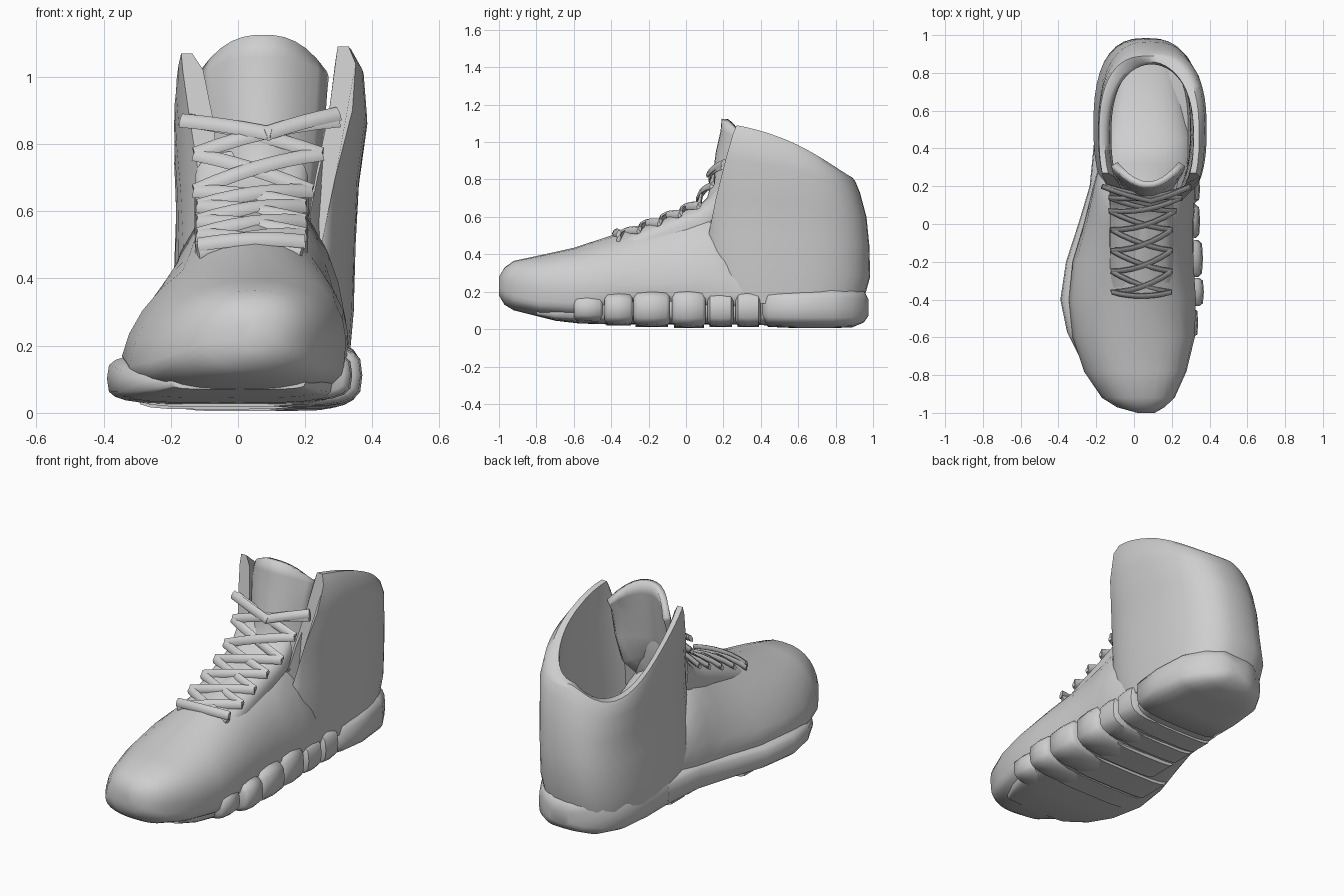
import bpy, bmesh, math
from mathutils import Vector

cube = bpy.data.objects.get("Cube")
if cube:
    bpy.data.objects.remove(cube)

grey = bpy.data.materials.new("plain grey")
grey.use_nodes = True
grey.diffuse_color = (0.62, 0.62, 0.62, 1)
grey.node_tree.nodes["Principled BSDF"].inputs["Base Color"].default_value = (0.62, 0.62, 0.62, 1)


def spow(v, p):
    return math.copysign(abs(v) ** p, v)


def skin(name, rows, closed=True, thickness=0, angle=50):
    """Join rows of points with faces; closed rows get end caps."""
    bm = bmesh.new()
    vr = [[bm.verts.new(p) for p in row] for row in rows]
    n = len(rows[0])
    for a, b in zip(vr, vr[1:]):
        for i in range(n if closed else n - 1):
            j = (i + 1) % n
            bm.faces.new((a[i], a[j], b[j], b[i]))
    if closed:
        bm.faces.new(vr[0])
        bm.faces.new(vr[-1])
    bmesh.ops.recalc_face_normals(bm, faces=bm.faces)
    me = bpy.data.meshes.new(name)
    bm.to_mesh(me)
    bm.free()
    ob = bpy.data.objects.new(name, me)
    bpy.context.collection.objects.link(ob)
    me.materials.append(grey)
    if thickness:
        mod = ob.modifiers.new("thickness", 'SOLIDIFY')
        mod.thickness = thickness
        mod.offset = 1
    bpy.ops.object.select_all(action='DESELECT')
    ob.select_set(True)
    bpy.context.view_layer.objects.active = ob
    bpy.ops.object.shade_smooth_by_angle(angle=math.radians(angle))


def section(y, xl, xr, zb, zm, zt, n, lean=None, count=28):
    """Rounded cross-section at y; n sets how boxy it is, lean the x of the crown."""
    xc, w = (xl + xr) / 2, (xr - xl) / 2
    pts = []
    for i in range(count):
        a = 2 * math.pi * i / count
        c, s = spow(math.cos(a), 2 / n), spow(math.sin(a), 2 / n)
        shift = (lean - xc) * s if lean is not None and s > 0 else 0
        pts.append((xc + w * c + shift, y, zm + s * ((zt - zm) if s > 0 else (zm - zb))))
    return pts


# Foot of the upper: toe box, instep and the insole inside the collar
# (y, left x, right x, bottom, widest height, crown, boxiness)
foot = [
    (-1.0, 0.02, 0.11, 0.18, 0.22, 0.28, 2.0),
    (-0.97, -0.09, 0.16, 0.13, 0.21, 0.33, 2.3),
    (-0.92, -0.17, 0.21, 0.1, 0.18, 0.365, 2.5),
    (-0.78, -0.265, 0.27, 0.065, 0.15, 0.395, 2.4),
    (-0.6, -0.325, 0.315, 0.035, 0.14, 0.435, 2.2),
    (-0.4, -0.345, 0.325, 0.04, 0.17, 0.5, 1.85),
    (-0.2, -0.325, 0.315, 0.05, 0.18, 0.57, 1.65),
    (0.0, -0.265, 0.315, 0.05, 0.18, 0.64, 1.75),
    (0.12, -0.235, 0.325, 0.05, 0.18, 0.67, 1.95),
    (0.22, -0.21, 0.33, 0.05, 0.18, 0.58, 2.1),
    (0.32, -0.18, 0.32, 0.05, 0.18, 0.43, 2.0),
    (0.45, -0.16, 0.31, 0.05, 0.18, 0.27, 2.4),
    (0.9, -0.05, 0.22, 0.05, 0.18, 0.25, 2.4),
]
skin("foot_upper", [section(*f, 0.05) for f in foot])

# Raised panel under the laces
panel = [(-0.37, 0.485), (-0.2, 0.56), (-0.02, 0.63), (0.08, 0.67), (0.13, 0.72), (0.17, 0.78)]
skin("lace_panel", [section(y, -0.13, 0.21, z - 0.24, z - 0.12, z, 3.2) for y, z in panel])


def collar_ring(ze, ye, zb, yb, xl, xr, sweep, inset):
    """Tilted ring from one front edge round the heel to the other, lower on the right."""
    sweep = math.radians(sweep)
    power = 1 if inset else 0.75
    yb, xl, xr = yb - inset, xl + inset, xr - inset
    d = (yb - ye) / (1 - spow(math.cos(sweep), 0.8))
    row = []
    for i in range(33):
        a = sweep * (i / 16 - 1)
        s = math.sin(a)
        y = yb - d + d * spow(math.cos(a), 0.8)
        f = (y - ye) / (yb - ye)
        bow = (0.02 + 0.14 * s) * f * (1 - f) if s > 0 else (0.02 + 0.16 * f) * s
        row.append(((xl + xr) / 2 + (xr - xl) / 2 * spow(s, power), y, ze + (zb - ze) * f + bow * ze))
    return row


# Ankle collar: padded walls, open at the front and low at the heel
# (end z, end y, back z, back y, left x, right x, sweep, padding)
collar = [
    (0.14, 0.14, 0.12, 0.94, -0.20, 0.33, 152, 0.05),
    (0.3, 0.1, 0.28, 0.985, -0.215, 0.345, 152, 0.05),
    (0.5, 0.12, 0.45, 0.98, -0.19, 0.35, 148, 0.05),
    (0.7, 0.16, 0.6, 0.965, -0.185, 0.36, 138, 0.06),
    (0.9, 0.21, 0.73, 0.93, -0.19, 0.385, 127, 0.07),
    (1.04, 0.25, 0.79, 0.905, -0.19, 0.375, 118, 0.06),
    (1.09, 0.27, 0.81, 0.89, -0.185, 0.345, 113, 0.03),
]
rings = [collar_ring(*c[:7], 0) for c in collar] + [collar_ring(*c) for c in reversed(collar)]
skin("ankle_collar", list(zip(*rings)))

# Tongue: a curved sheet rising behind the laces (y, z, half width, crown drop)
tongue = [(0.02, 0.6, 0.14, 0.03), (0.11, 0.69, 0.16, 0.03), (0.14, 0.8, 0.18, 0),
          (0.16, 0.95, 0.19, 0), (0.185, 1.06, 0.195, 0.06), (0.19, 1.125, 0.19, 0.11)]
rows = []
for y, z, w, drop in tongue:
    us = [i / 6 - 1 for i in range(13)]
    rows.append([(0.075 + w * u, y + 0.12 * u * u, z - drop * abs(u) ** 2.5) for u in us])
skin("tongue", rows, False, 0.035)

# Sole wall: a low ledge on the inner side, set back behind the lugs on the outer side
sole = [
    (-0.8, -0.2, 0.2, 0.07, 0.11),
    (-0.7, -0.29, 0.25, 0.045, 0.13),
    (-0.57, -0.355, 0.29, 0.03, 0.16),
    (-0.4, -0.39, 0.315, 0.025, 0.18),
    (-0.2, -0.36, 0.31, 0.025, 0.18),
    (0.0, -0.295, 0.3, 0.025, 0.19),
    (0.2, -0.235, 0.3, 0.025, 0.2),
    (0.45, -0.21, 0.31, 0.02, 0.2),
]
skin("sole", [section(y, l, r, b, (b + t) / 2, t, 4, count=24) for y, l, r, b, t in sole])

# Heel block
heel = [
    (0.41, -0.17, 0.31, 0.04, 0.18), (0.44, -0.21, 0.35, 0.012, 0.225),
    (0.6, -0.205, 0.365, 0.005, 0.225), (0.78, -0.185, 0.345, 0.005, 0.235),
    (0.89, -0.12, 0.28, 0.01, 0.23), (0.95, -0.04, 0.21, 0.035, 0.21),
    (0.975, 0.03, 0.15, 0.07, 0.16),
]
skin("heel_block", [section(y, l, r, b, 0.11, t, 3.6, count=24) for y, l, r, b, t in heel])

# Tread lugs wrapping from the bottom up the outer side (start, end, outer x, bottom, top)
lugs = [(-0.6, -0.445, 0.34, 0.035, 0.19), (-0.435, -0.285, 0.37, 0.018, 0.205),
        (-0.28, -0.085, 0.365, 0.01, 0.215), (-0.075, 0.105, 0.35, 0.005, 0.225),
        (0.115, 0.255, 0.35, 0.01, 0.21), (0.265, 0.4, 0.35, 0.01, 0.215)]
for k, (y0, y1, xr, zb, zt) in enumerate(lugs):
    mid = (zb + zt) / 2
    rows = []
    for f, s in ((0, 0.75), (0.1, 0.95), (0.5, 1), (0.9, 0.95), (1, 0.75)):
        g = 0.05 * (1 - s)
        rows.append(section(y0 + (y1 - y0) * f, -0.1 + g, xr - 2 * g, mid - (mid - zb) * s, mid,
                            mid + (zt - mid) * s, 3.6, count=20))
    skin(f"tread_lug_{k + 1}", rows)
    # Low bar continuing the lug across the underside
    inner = -0.3 if y1 < -0.05 else -0.19
    skin(f"tread_bar_{k + 1}", [section(y, inner, 0.2, zb, zb + 0.04, zb + 0.08, 4, count=16)
                                for y in (y0 + 0.01, y1 - 0.01)])


def strand(name, a, b, bulge, width=0.023):
    """Flattened lace bowing forward between two eyelets."""
    a, b = Vector(a), Vector(b)
    t = (b - a).normalized()
    up = Vector((0, 0.45, 0.9))
    up = (up - t * up.dot(t)).normalized()
    out = t.cross(up)
    rows = []
    for i in range(7):
        f = i / 6
        p = a.lerp(b, f) + Vector((0, -0.7, 0.4)) * bulge * 4 * f * (1 - f)
        rows.append([p + up * width * math.cos(k * math.pi / 3)
                     + out * width * 0.5 * math.sin(k * math.pi / 3) for k in range(6)])
    skin(name, rows)


# Crossed laces up the instep and the front of the tongue (y, z, left x, right x)
eyelets = [(-0.36, 0.48, -0.12, 0.19), (-0.25, 0.53, -0.12, 0.2), (-0.14, 0.57, -0.12, 0.2),
           (-0.03, 0.615, -0.12, 0.2), (0.07, 0.66, -0.13, 0.22), (0.14, 0.77, -0.13, 0.25),
           (0.2, 0.87, -0.15, 0.3)]
for k, (p, q) in enumerate(zip(eyelets, eyelets[1:])):
    strand(f"lace_rising_left_{k + 1}", (p[2], p[0], p[1]), (q[3], q[0], q[1]), 0.04)
    strand(f"lace_rising_right_{k + 1}", (p[3], p[0], p[1]), (q[2], q[0], q[1]), 0.025)
y, z, xl, xr = eyelets[0]
strand("lace_bottom_bar", (xl, y, z + 0.02), (xr + 0.01, y, z + 0.03), 0.03)
y, z, xl, xr = eyelets[-1]
strand("lace_top_right", (xl - 0.02, y, z), (0.1, y - 0.08, z - 0.04), 0.01)
strand("lace_top_left", (0.08, y - 0.08, z - 0.04), (xr, y, z + 0.02), 0.01)
